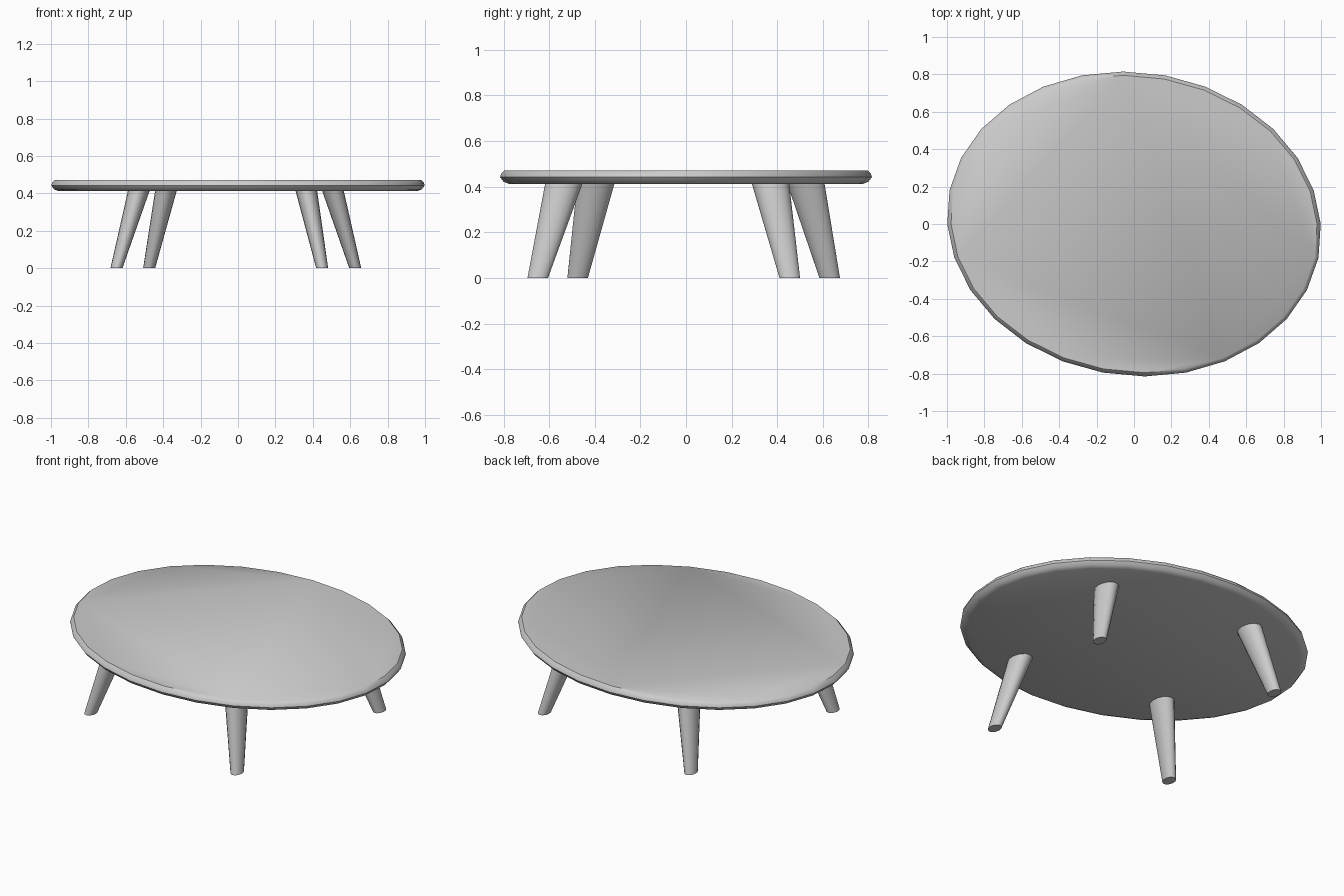
import bpy, bmesh, math

if "Cube" in bpy.data.objects:
    bpy.data.objects.remove(bpy.data.objects["Cube"])


def loft(name, rings, angle):
    """Capped skin through rings of equal point count."""
    bm = bmesh.new()
    loops = [[bm.verts.new(p) for p in ring] for ring in rings]
    n = len(loops[0])
    for a, b in zip(loops, loops[1:]):
        for i in range(n):
            j = (i + 1) % n
            bm.faces.new((a[i], a[j], b[j], b[i]))
    bm.faces.new(loops[0][::-1])
    bm.faces.new(loops[-1])
    bmesh.ops.recalc_face_normals(bm, faces=bm.faces)
    mesh = bpy.data.meshes.new(name)
    bm.to_mesh(mesh)
    bm.free()
    obj = bpy.data.objects.new(name, mesh)
    bpy.context.collection.objects.link(obj)
    bpy.ops.object.select_all(action='DESELECT')
    obj.select_set(True)
    bpy.context.view_layer.objects.active = obj
    bpy.ops.object.shade_smooth_by_angle(angle=math.radians(angle))
    return obj


def ellipse(cx, cy, z, rx, ry, sides, skew=0.0):
    steps = [2 * math.pi * i / sides for i in range(sides)]
    return [(cx + rx * math.cos(t + skew), cy + ry * math.sin(t), z) for t in steps]


# Tabletop: slightly skewed oval slab with a rounded rim (inset, height)
rim = [(0.04, 0.412), (0.015, 0.422), (0.0, 0.442), (0.004, 0.456), (0.02, 0.472)]
loft("tabletop",
     [ellipse(0, 0, z, 1.0 - d, 0.815 - d, 28, math.radians(3.3)) for d, z in rim], 45)

# Legs: tapered oval posts splayed outward (foot centre, top centre)
legs = {
    "back_right_leg": ((0.627, 0.455), (0.507, 0.37)),
    "back_left_leg": ((-0.475, 0.63), (-0.385, 0.525)),
    "front_left_leg": ((-0.65, -0.475), (-0.53, -0.395)),
    "front_right_leg": ((0.45, -0.65), (0.365, -0.535)),
}
for name, (foot, top) in legs.items():
    loft(name, [ellipse(*foot, 0.0, 0.032, 0.045, 16),
                ellipse(*top, 0.416, 0.058, 0.082, 16)], 40)
